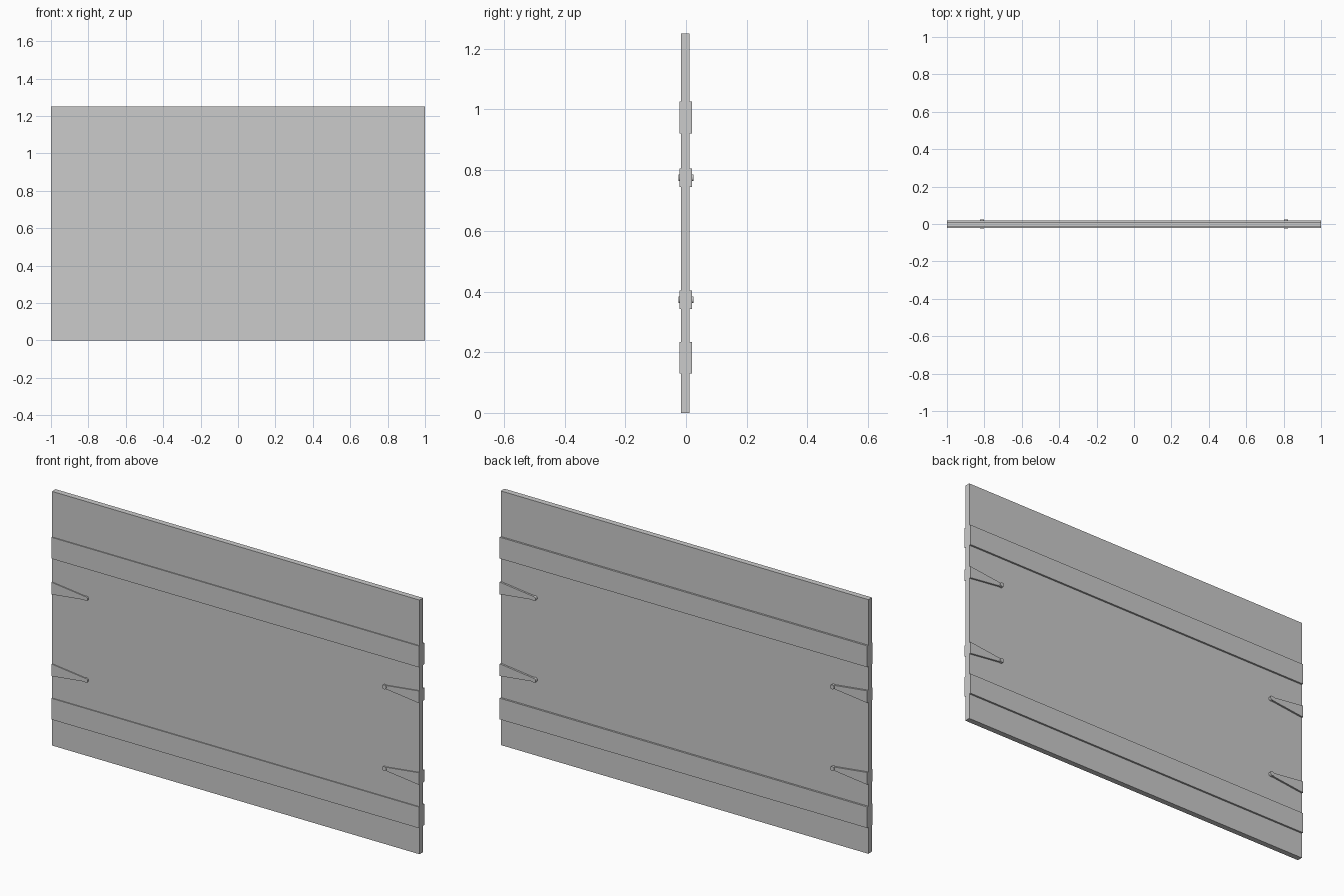
import bpy, bmesh, math
from mathutils import Matrix

if "Cube" in bpy.data.objects:
    bpy.data.objects.remove(bpy.data.objects["Cube"])

FRONT, BACK = -0.017, 0.011        # panel faces
RAISED = {"front": (-0.022, FRONT), "back": (BACK, 0.020)}


def prism(name, profile, y0, y1):
    """Extrude an (x, z) outline from y0 to y1."""
    bm = bmesh.new()
    face = bm.faces.new([bm.verts.new((x, y0, z)) for x, z in profile])
    ext = bmesh.ops.extrude_face_region(bm, geom=[face])
    verts = [g for g in ext["geom"] if isinstance(g, bmesh.types.BMVert)]
    bmesh.ops.translate(bm, verts=verts, vec=(0, y1 - y0, 0))
    bmesh.ops.recalc_face_normals(bm, faces=bm.faces)
    return link(name, bm)


def link(name, bm):
    mesh = bpy.data.meshes.new(name)
    bm.to_mesh(mesh)
    bm.free()
    obj = bpy.data.objects.new(name, mesh)
    bpy.context.collection.objects.link(obj)
    return obj


def rect(x0, x1, z0, z1):
    return [(x0, z0), (x1, z0), (x1, z1), (x0, z1)]


def pin(name, x, z, radius, y0, y1):
    bm = bmesh.new()
    place = Matrix.Translation((x, (y0 + y1) / 2, z)) @ Matrix.Rotation(math.pi / 2, 4, 'X')
    bmesh.ops.create_cone(bm, cap_ends=True, segments=16, radius1=radius,
                          radius2=radius, depth=y1 - y0, matrix=place)
    return link(name, bm)


# Main board
prism("panel", rect(-1, 1, 0, 1.25), FRONT, BACK)

for side, (y0, y1) in RAISED.items():
    # Full-width raised rails
    for level, z0, z1 in (("lower", 0.13, 0.234), ("upper", 0.921, 1.026)):
        prism(f"{level}_rail_{side}", rect(-1, 1, z0, z1), y0, y1)
    # Tapered straps widening toward the board ends
    for level, z in (("lower", 0.373), ("upper", 0.775)):
        for end, s in (("left", -1), ("right", 1)):
            outline = [(s * 0.812, z - 0.008), (s, z - 0.03),
                       (s, z + 0.03), (s * 0.812, z + 0.008)]
            prism(f"{level}_{end}_strap_{side}", outline, y0, y1)

# Pins passing through the strap tips
for level, z in (("lower", 0.373), ("upper", 0.775)):
    for end, s in (("left", -1), ("right", 1)):
        pin(f"{level}_{end}_pin", s * 0.812, z, 0.011, -0.0245, 0.0245)
